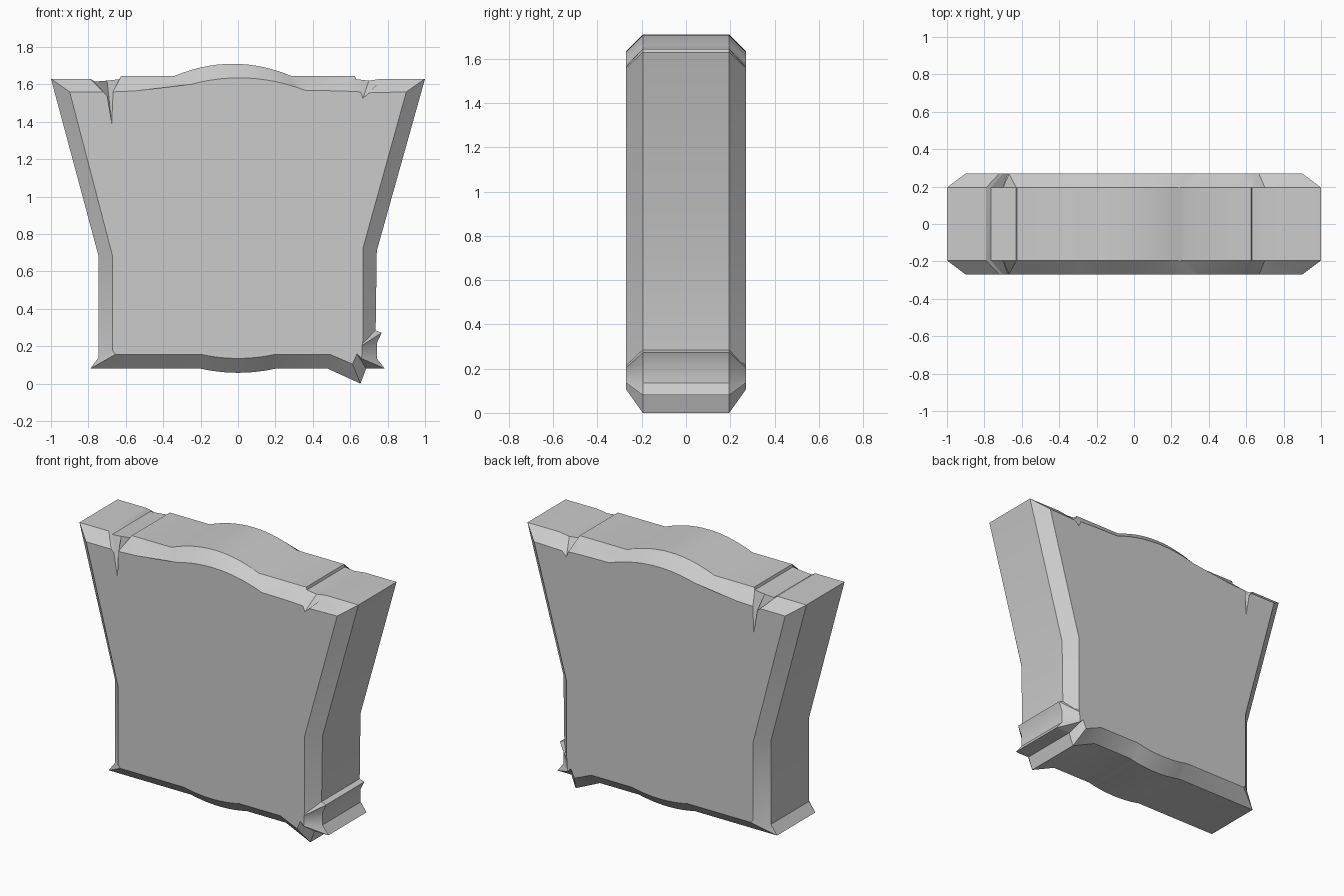
import bpy, bmesh, math

HALF = 0.27    # half thickness at the flat faces
RIM = 0.195    # half thickness where the chamfer meets the rim


def arc(face, rim, n=14):
    """Shallow bow; each of face and rim is (x0, x1, z, rise)."""
    pts = []
    for i in range(n + 1):
        t = i / n
        bow = 1 - (2 * t - 1) ** 2
        f, r = [(a + (b - a) * t, z + h * bow) for a, b, z, h in (face, rim)]
        pts.append(f + r)
    return pts


# Each entry: face x, face z, rim x, rim z
top = [
    (-0.90, 1.56, -1.00, 1.63),
    (-0.72, 1.56, -0.79, 1.63),
    (-0.70, 1.54, -0.765, 1.615),
    (-0.675, 1.39, -0.70, 1.62),
    (-0.668, 1.56, -0.63, 1.628),
    (-0.55, 1.565, -0.625, 1.645),
]
top += arc((-0.35, 0.36, 1.568, 0.067), (-0.34, 0.285, 1.645, 0.065))
top += [
    (0.55, 1.565, 0.625, 1.645),
    (0.655, 1.56, 0.63, 1.628),
    (0.668, 1.525, 0.70, 1.62),
    (0.70, 1.555, 0.77, 1.63),
    (0.90, 1.56, 1.00, 1.63),
]

# Right flank with the broken spur and chipped foot
right = [
    (0.667, 0.72, 0.742, 0.71),
    (0.667, 0.225, 0.735, 0.225),
    (0.665, 0.215, 0.735, 0.285),
    (0.664, 0.205, 0.768, 0.272),
    (0.663, 0.195, 0.742, 0.215),
    (0.662, 0.150, 0.742, 0.135),
    (0.660, 0.135, 0.785, 0.08),
    (0.636, 0.160, 0.685, 0.08),
    (0.612, 0.105, 0.655, 0.00),
    (0.490, 0.157, 0.480, 0.08),
]

# Underside bow and left flank
bottom = arc((0.20, -0.20, 0.157, -0.022), (0.20, -0.20, 0.08, -0.022))
left = [
    (-0.655, 0.157, -0.79, 0.08),
    (-0.67, 0.175, -0.745, 0.14),
    (-0.67, 0.68, -0.745, 0.68),
]
outline = top + right + bottom + left

# Loft: front face, front rim, back rim, back face
bm = bmesh.new()
rings = []
for y, k in ((-HALF, 0), (-RIM, 2), (RIM, 2), (HALF, 0)):
    rings.append([bm.verts.new((p[k], y, p[k + 1])) for p in outline])
n = len(outline)
for a, b in zip(rings, rings[1:]):
    for i in range(n):
        j = (i + 1) % n
        bm.faces.new((a[i], a[j], b[j], b[i]))
caps = [bm.faces.new(rings[0]), bm.faces.new(rings[-1][::-1])]
bmesh.ops.triangulate(bm, faces=caps)
bmesh.ops.recalc_face_normals(bm, faces=bm.faces[:])

mesh = bpy.data.meshes.new("stone_slab")
bm.to_mesh(mesh)
bm.free()
slab = bpy.data.objects.new("stone_slab", mesh)
bpy.context.collection.objects.link(slab)
bpy.context.view_layer.objects.active = slab
slab.select_set(True)
bpy.ops.object.shade_smooth_by_angle(angle=math.radians(25))
